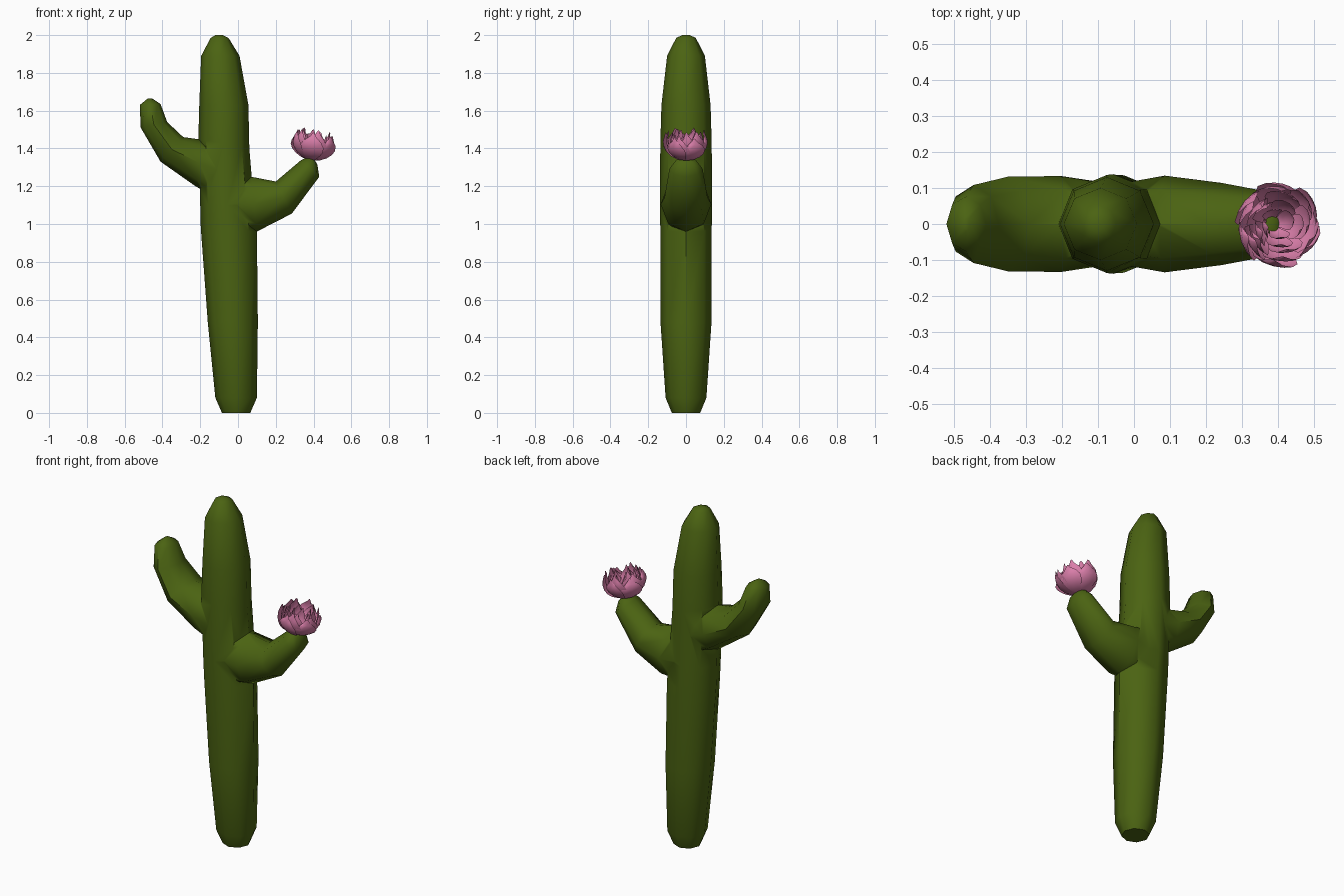
import bpy, bmesh, math, random
from mathutils import Vector, Matrix

random.seed(4)
cube = bpy.data.objects.get("Cube")
if cube:
    bpy.data.objects.remove(cube, do_unlink=True)


def material(name, rgb):
    m = bpy.data.materials.new(name)
    m.use_nodes = True
    m.diffuse_color = (*rgb, 1)
    bsdf = next(n for n in m.node_tree.nodes if n.type == "BSDF_PRINCIPLED")
    bsdf.inputs["Base Color"].default_value = (*rgb, 1)
    bsdf.inputs["Roughness"].default_value = 0.8
    return m


green = material("cactus green", (0.07, 0.125, 0.006))
pink = material("petal pink", (0.7, 0.21, 0.4))


def add_object(name, bm, mat):
    mesh = bpy.data.meshes.new(name)
    bm.to_mesh(mesh)
    bm.free()
    mesh.materials.append(mat)
    obj = bpy.data.objects.new(name, mesh)
    bpy.context.collection.objects.link(obj)
    return obj


def smooth(obj, degrees):
    bpy.ops.object.select_all(action="DESELECT")
    obj.select_set(True)
    bpy.context.view_layer.objects.active = obj
    bpy.ops.object.shade_smooth_by_angle(angle=math.radians(degrees))


def loft(name, sections, sides=8):
    """Rings spanning two side-profile points (x, z), each with a depth radius."""
    bm = bmesh.new()
    rings = []
    for xa, za, xb, zb, depth in sections:
        a, b = Vector((xa, 0, za)), Vector((xb, 0, zb))
        mid, half = (a + b) / 2, (b - a) / 2
        ring = []
        for i in range(sides):
            t = math.tau * i / sides
            ring.append(bm.verts.new(mid + half * math.cos(t) + Vector((0, depth * math.sin(t), 0))))
        rings.append(ring)
    for low, high in zip(rings, rings[1:]):
        for i in range(sides):
            j = (i + 1) % sides
            bm.faces.new((low[i], low[j], high[j], high[i]))
    bm.faces.new(rings[0][::-1])
    bm.faces.new(rings[-1])
    bmesh.ops.recalc_face_normals(bm, faces=bm.faces)
    return add_object(name, bm, green)


# Trunk, leaning slightly towards its right
trunk = loft("cactus_body", [
    (-.085, 0, .065, 0, .075), (-.12, .08, .1, .08, .108),
    (-.16, .48, .105, .48, .135), (-.197, .98, .1, .96, .136),
    (-.2, 1.1, .085, 1.1, .138), (-.21, 1.45, .06, 1.4, .136),
    (-.205, 1.63, .055, 1.63, .13), (-.195, 1.89, .008, 1.89, .1),
    (-.145, 1.985, -.05, 1.985, .052), (-.12, 2, -.08, 2, .02)])

# Arms, joined into the trunk
arms = [
    loft("right_arm", [
        (-.05, 1.1, -.05, 1.43, .11), (-.225, 1.2, -.18, 1.445, .133),
        (-.41, 1.33, -.29, 1.46, .131), (-.515, 1.51, -.375, 1.54, .108),
        (-.52, 1.63, -.41, 1.635, .076), (-.477, 1.665, -.455, 1.665, .02)]),
    loft("left_arm", [
        (-.05, .93, -.05, 1.29, .11), (.1, .96, .07, 1.25, .134),
        (.285, 1.055, .2, 1.225, .114), (.43, 1.25, .33, 1.335, .088),
        (.42, 1.315, .365, 1.355, .055), (.405, 1.34, .39, 1.35, .02)])]
bpy.context.view_layer.objects.active = trunk
for arm in arms:
    mod = trunk.modifiers.new("join", "BOOLEAN")
    mod.operation = "UNION"
    mod.solver = "EXACT"
    mod.object = arm
    bpy.ops.object.modifier_apply(modifier=mod.name)
    bpy.data.objects.remove(arm, do_unlink=True)
smooth(trunk, 55)


def petal(bm, angle, radius, height, width, place):
    """Cupped, pointed petal rising from the flower base."""
    rows, cols = 6, 4
    grid = []
    for r in range(rows + 1):
        v = r / rows
        swell = math.sin(v * math.pi * 0.66) ** 0.8
        spread = width * (1 - max(0, v - 0.5) ** 2 * 3.2)
        row = []
        for c in range(cols + 1):
            u = c / cols * 2 - 1
            a = angle + u * spread
            rad = radius * swell * (1 + 0.06 * u)
            z = height * (v ** 1.4) * (1 - 0.12 * u * u * v)
            row.append(bm.verts.new(place @ Vector((rad * math.cos(a), rad * math.sin(a), z))))
        grid.append(row)
    for r in range(rows):
        for c in range(cols):
            bm.faces.new((grid[r][c], grid[r][c + 1], grid[r + 1][c + 1], grid[r + 1][c]))


# Flower of nested petal rings, tipped outwards
bm = bmesh.new()
place = Matrix.Translation((.382, 0, 1.335)) @ Matrix.Rotation(math.radians(11), 4, "Y")
for count, radius, height, width in ((6, .117, .145, .62), (6, .104, .16, .6),
                                     (5, .086, .16, .66), (5, .066, .15, .62),
                                     (4, .044, .135, .75)):
    turn = random.uniform(0, math.tau)
    for i in range(count):
        petal(bm, turn + math.tau * i / count, radius * random.uniform(.96, 1.04),
              height * random.uniform(.93, 1.06), width, place)
bmesh.ops.remove_doubles(bm, verts=bm.verts, dist=1e-5)
flower = add_object("flower", bm, pink)
smooth(flower, 40)
